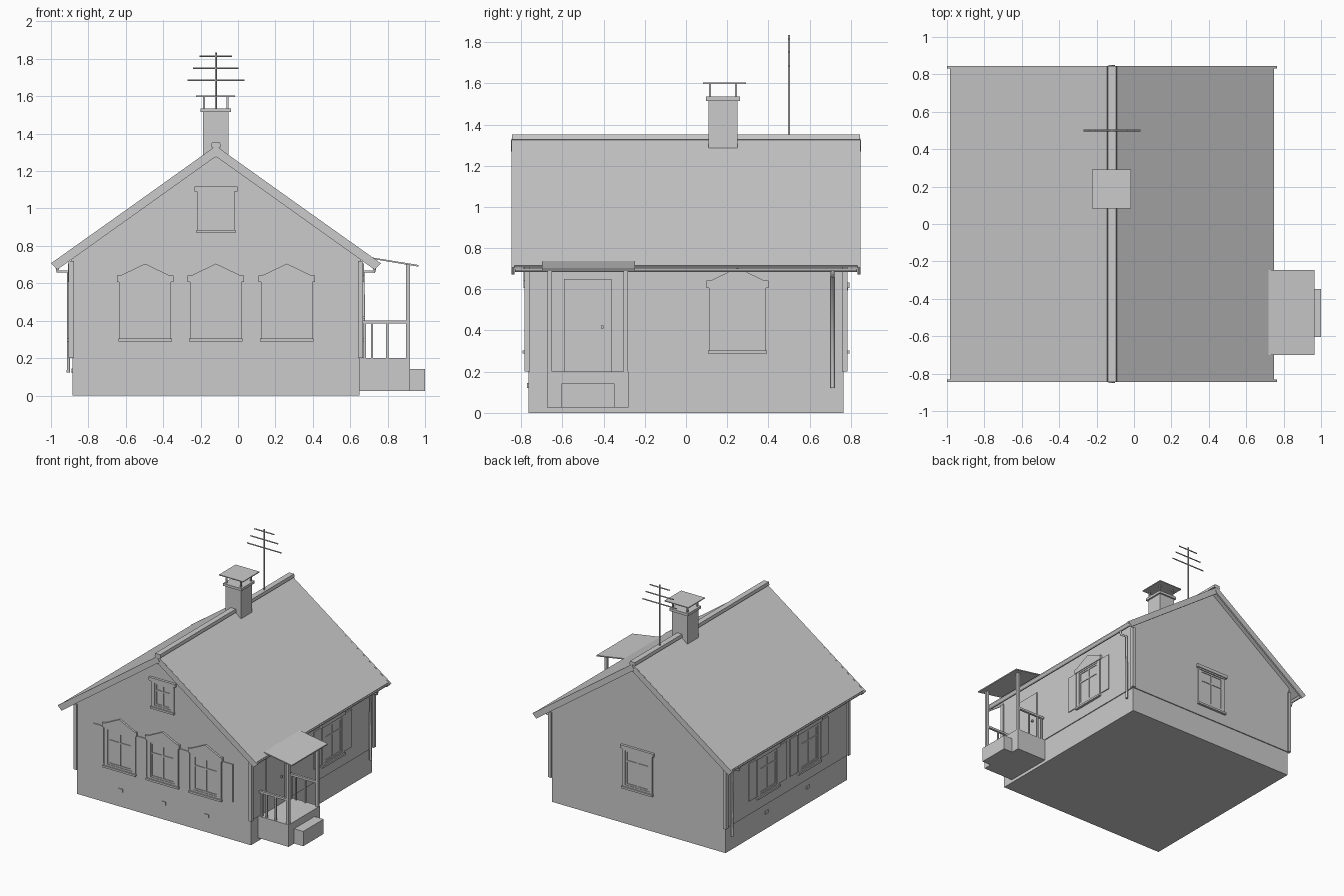
import bpy, bmesh, math
from mathutils import Vector

if "Cube" in bpy.data.objects:
    bpy.data.objects.remove(bpy.data.objects["Cube"])

CX = -0.118                                    # ridge line of the house
XL, XR, YW = -0.893, 0.657, 0.773              # wall planes

# wall frames map (u along wall, d outward, z) to world
WORLD = lambda u, d, z: (u, d, z)
FRONT = lambda u, d, z: (u, -YW - d, z)
BACK = lambda u, d, z: (u, YW + d, z)
LEFT = lambda u, d, z: (XL - d, u, z)
RIGHT = lambda u, d, z: (XR + d, u, z)


def finish(name, bm):
    bmesh.ops.recalc_face_normals(bm, faces=bm.faces)
    me = bpy.data.meshes.new(name)
    bm.to_mesh(me)
    bm.free()
    ob = bpy.data.objects.new(name, me)
    bpy.context.collection.objects.link(ob)
    return ob


def add_prism(bm, pts, d0, d1, f=WORLD):
    a = [bm.verts.new(f(u, d0, z)) for u, z in pts]
    b = [bm.verts.new(f(u, d1, z)) for u, z in pts]
    bm.faces.new(a)
    bm.faces.new(b)
    for i in range(len(a)):
        j = (i + 1) % len(a)
        bm.faces.new((a[i], a[j], b[j], b[i]))


def add_box(bm, u0, u1, d0, d1, z0, z1, f=WORLD):
    add_prism(bm, [(u0, z0), (u1, z0), (u1, z1), (u0, z1)], d0, d1, f)


def prism(name, pts, d0, d1, f=WORLD):
    bm = bmesh.new()
    add_prism(bm, pts, d0, d1, f)
    return finish(name, bm)


def boxes(name, items, f=WORLD):
    bm = bmesh.new()
    for it in items:
        add_box(bm, *it, f=f)
    return finish(name, bm)


def pipe(name, pts, r):
    cu = bpy.data.curves.new(name, 'CURVE')
    cu.dimensions = '3D'
    cu.bevel_depth = r
    cu.bevel_resolution = 1
    cu.use_fill_caps = True
    sp = cu.splines.new('POLY')
    sp.points.add(len(pts) - 1)
    for p, c in zip(sp.points, pts):
        p.co = (*c, 1)
    ob = bpy.data.objects.new(name, cu)
    bpy.context.collection.objects.link(ob)
    return ob


def window(name, f, u, z0, z1, hw, op, cap, bar):
    """z0..z1 opening, hw casing half width, op opening half width."""
    boxes(name + "_casing", [
        (u - hw, u - op, -.005, .010, z0 - .02, z1 + .02),
        (u + op, u + hw, -.005, .010, z0 - .02, z1 + .02),
        (u - op, u + op, -.005, .010, z1, z1 + .02),
        (u - op, u + op, -.005, .010, z0 - .02, z0)], f)
    boxes(name + "_sill", [(u - hw - .005, u + hw + .005, -.005, .02, z0 - .03, z0 - .014)], f)
    s = .013
    boxes(name + "_sash", [
        (u - op, u - op + s, -.005, .006, z0, z1),
        (u + op - s, u + op, -.005, .006, z0, z1),
        (u - op + s, u + op - s, -.005, .006, z0, z0 + s),
        (u - op + s, u + op - s, -.005, .006, z1 - s, z1),
        (u - op + s, u + op - s, -.005, .006, bar - .006, bar + .006),
        (u - .006, u + .006, -.005, .0055, z0 + s, z1 - s)], f)
    boxes(name + "_glass", [(u - op, u + op, -.004, .001, z0, z1)], f)
    if cap == "pediment":
        w, b = hw + .013, z1 + .012
        prism(name + "_pediment", [(u - w, b), (u - w, b + .035), (u - w + .02, b + .035),
              (u, b + .098), (u + w - .02, b + .035), (u + w, b + .035), (u + w, b)], -.005, .016, f)
    else:
        w = hw + .015
        boxes(name + "_lintel", [(u - hw, u + hw, -.005, .013, z1, z1 + .015),
                                 (u - w, u + w, -.005, .02, z1 + .012, z1 + .038)], f)


def shutter(name, f, u):
    boxes(name, [(u - .046, u + .046, -.005, .007, .31, .61)], f)


def vent(name, f, u):
    boxes(name, [(u - .018, u + .018, -.015, -.002, .12, .145)], f)


# foundation and walls (gabled prism)
boxes("foundation", [(-.885, .65, -.765, .765, 0, .2)])
slope = (1.335 - .718) / .864
roof_z = lambda x: 1.335 - slope * abs(x - CX)
prism("walls", [(XL, .2), (XR, .2), (XR, roof_z(XR) - .018), (CX, 1.317), (XL, roof_z(XL) - .018)], -YW, YW)

# corner boards
t = .012
bm = bmesh.new()
for sx, x in ((-1, XL), (1, XR)):
    for sy in (-1, 1):
        xs = sorted((x + sx * t, x - sx * .016))
        ys = sorted((sy * (YW + t), sy * (YW - .016)))
        add_box(bm, *xs, *ys, .2, .72)
finish("corner_boards", bm)

# roof slab, bargeboards, ridge
H = .867
prism("roof", [(CX - H, roof_z(CX - H)), (CX, 1.335), (CX + H, roof_z(CX + H)),
      (CX + H - .01, roof_z(CX + H) - .011), (CX, 1.317), (CX - H + .01, roof_z(CX + H) - .011)], -.843, .843)
for n, y0, y1 in (("front", -.846, -.832), ("back", .832, .846)):
    prism(n + "_bargeboard", [(CX - .882, .707), (CX, 1.333), (CX + .882, .707), (CX + .848, .673),
          (CX, 1.278), (CX - .848, .673)], y0, y1)
    s = math.copysign(1, y0)
    prism(n + "_ridge_ornament", [(CX - .017, 1.297), (CX, 1.325), (CX + .017, 1.297), (CX, 1.27)],
          s * .84, s * .849)
prism("ridge_cap", [(CX - .027, 1.328), (CX - .022, 1.352), (CX + .022, 1.352), (CX + .027, 1.328),
      (CX, 1.32)], -.845, .845)

# gutters and downspouts on both eaves
for n, s, wx in (("left", -1, XL), ("right", 1, XR)):
    gx = CX + s * .85
    arc = [(gx + .014 * math.cos(a), .702 + .017 * math.sin(a))
           for a in (math.pi + math.pi * i / 6 for i in range(7))]
    prism(n + "_gutter", arc, -.83, .83)
    px = wx + s * .014
    pipe(n + "_downspout", [(gx, .712, .69), (gx - s * .005, .712, .663), (px, .712, .663), (px, .712, .122)], .01)

# windows
for i, u in enumerate((CX - .379, CX, CX + .379)):
    window(f"front_window_{i}", FRONT, u, .318, .595, .138, .107, "pediment", .51)
    vent(f"front_vent_{i}", FRONT, u)
for i in range(4):
    shutter(f"front_shutter_{i}", FRONT, CX + (i - 1.5) * .381)
window("attic_window", FRONT, CX, .9, 1.08, .1, .07, "flat", 1.02)
window("back_window", BACK, CX, .318, .595, .132, .107, "flat", .51)
for n, f, u in (("right", RIGHT, .25), ("left_back", LEFT, .25), ("left_front", LEFT, -.27)):
    window(n + "_window", f, u, .318, .595, .138, .107, "pediment", .51)
    for k in (-1, 1):
        shutter(f"{n}_shutter_{'a' if k < 0 else 'b'}", f, u + k * .193)
    if f is LEFT:
        vent(n + "_vent", f, u)

# chimney with raised rain cap
boxes("chimney", [(-.188, -.05, .11, .25, 1.24, 1.52)])
boxes("chimney_band", [(-.2, -.037, .097, .262, 1.515, 1.535)])
boxes("chimney_legs", [(x, x + .01, y, y + .01, 1.53, 1.598)
                       for x in (-.187, -.061) for y in (.112, .238)])
boxes("chimney_cap", [(-.225, -.015, .083, .292, 1.596, 1.603)])

# antenna
pipe("antenna_mast", [(CX, .5, 1.33), (CX, .5, 1.835)], .006)
for i, (z, h) in enumerate(((1.685, .152), (1.75, .122), (1.815, .087))):
    pipe(f"antenna_bar_{i}", [(CX - h, .5, z), (CX + h, .5, z)], .0045)

# door
boxes("door", [(-.592, -.362, -.005, .008, .2, .65)], RIGHT)
boxes("door_handle", [(-.413, -.401, .005, .022, .41, .425)], RIGHT)

# porch
boxes("porch_platform", [(.645, .92, -.675, -.28, .025, .2)])
boxes("porch_step", [(.915, 1.0, -.605, -.348, .025, .143)])
boxes("porch_posts", [(.897, .919, y, y + .022, .2, .703) for y in (-.673, -.304)])
for n, y in (("front", -.662), ("back", -.293)):
    boxes(n + "_railing", [(XR, .9, y - .009, y + .009, .385, .402)] +
          [(x - .006, x + .006, y - .006, y + .006, .2, .386) for x in (.678, .717, .798)])
prism("porch_canopy", [(.70, .733), (.70, .741), (.965, .698), (.965, .689)], -.7, -.247)
